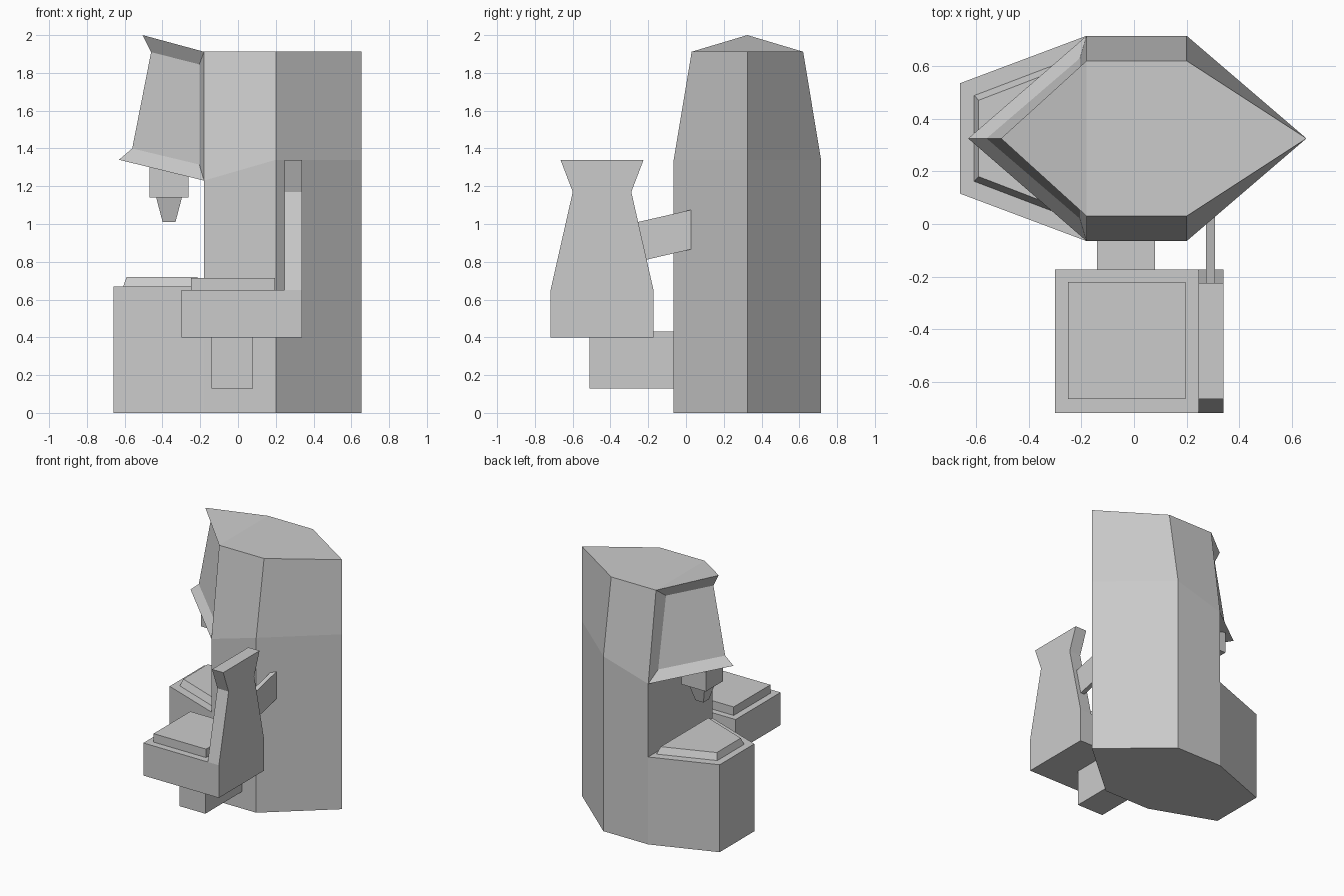
import bpy, bmesh

if "Cube" in bpy.data.objects:
    bpy.data.objects.remove(bpy.data.objects["Cube"])

MID = 0.325  # symmetry plane (y) of the cabinet


def make_object(name, verts, faces):
    me = bpy.data.meshes.new(name)
    me.from_pydata(verts, [], faces)
    bm = bmesh.new()
    bm.from_mesh(me)
    bmesh.ops.recalc_face_normals(bm, faces=bm.faces)
    bm.to_mesh(me)
    bm.free()
    ob = bpy.data.objects.new(name, me)
    bpy.context.collection.objects.link(ob)
    return ob


def loft(name, ring_a, ring_b):
    """Closed solid between two matching rings of 3D points."""
    n = len(ring_a)
    faces = [(i, (i + 1) % n, n + (i + 1) % n, n + i) for i in range(n)]
    faces += [tuple(range(n)), tuple(range(n, 2 * n))]
    return make_object(name, ring_a + ring_b, faces)


def rect(x0, x1, y0, y1, z):
    return [(x0, y0, z), (x1, y0, z), (x1, y1, z), (x0, y1, z)]


def box(name, x0, x1, y0, y1, z0, z1):
    return loft(name, rect(x0, x1, y0, y1, z0), rect(x0, x1, y0, y1, z1))


def side_profile(name, yz, x0, x1):
    return loft(name, [(x0, y, z) for y, z in yz], [(x1, y, z) for y, z in yz])


# Cabinet: front half, mirrored across its middle plane
P = {
    # floor outline
    "c0": (-.18, -.39, 0), "c1": (.2, -.39, 0), "c2": (.655, 0, 0),
    "e0": (-.66, -.21, 0), "e2": (-.66, 0, 0),
    # console top
    "d0": (-.18, -.39, .67), "d3": (-.18, 0, .67),
    "e1": (-.66, -.21, .67), "e3": (-.66, 0, .67),
    # crease level and hood lip
    "m0": (-.18, -.39, 1.23), "m1": (.2, -.39, 1.34), "m2": (.655, 0, 1.34),
    "m3": (-.18, 0, 1.23), "lip": (-.63, 0, 1.34),
    # roof
    "t0": (-.18, -.295, 1.912), "t1": (.2, -.295, 1.912),
    "t2": (.655, 0, 1.912), "t3": (-.18, 0, 1.912), "peak": (-.505, 0, 2),
    # recessed screen
    "i0": (-.46, 0, 1.91), "i1": (-.205, -.21, 1.845),
    "i2": (-.205, -.305, 1.315), "i3": (-.56, 0, 1.40),
}
F = ["e2 e0 c0 c1 c2", "c0 c1 m1 m0 d0", "c1 c2 m2 m1", "m0 m1 t1 t0",
     "m1 m2 t2 t1", "t0 t1 t2 t3", "t0 t3 peak", "d0 m0 m3 d3", "m0 lip m3",
     "c0 d0 e1 e0", "e0 e1 e3 e2", "d0 d3 e3 e1",
     "peak t0 i1 i0", "t0 m0 i2 i1", "m0 lip i3 i2", "i0 i1 i2 i3"]
keys = list(P)
cabinet = make_object("cabinet", list(P.values()),
                      [[keys.index(k) for k in f.split()] for f in F])
cabinet.location.y = MID
mirror = cabinet.modifiers.new("mirror", "MIRROR")
mirror.use_axis = (False, True, False)

# Raised plate on the console
def plate_ring(x0, w0, x1, w1, z):
    return [(x0, MID - w0, z), (x1, MID - w1, z), (x1, MID + w1, z), (x0, MID + w0, z)]

loft("console_plate", plate_ring(-.607, .163, -.2, .318, .67),
     plate_ring(-.59, .145, -.215, .289, .72))

# Spout hanging below the hood
def square(x, half, z):
    return rect(x - half, x + half, MID - half, MID + half, z)

loft("spout_block", square(-.365, .104, 1.14), square(-.365, .104, 1.31))
loft("spout_tip", square(-.365, .034, 1.01), square(-.365, .068, 1.14))

# Seat, cushion and its support beam
box("seat", -.3, .245, -.717, -.172, .4, .65)
box("seat_cushion", -.25, .195, -.665, -.22, .65, .715)
box("seat_beam", -.14, .08, -.51, -.06, .13, .43)

# Backrest with waisted outline
half = [(.2725, .4), (.2725, .65), (.155, 1.17), (.22, 1.34)]
yc = -.4445
outline = [(yc + d, z) for d, z in half] + [(yc - d, z) for d, z in reversed(half)]
side_profile("backrest", outline, .245, .34)

# Slanted brace from backrest to cabinet
side_profile("backrest_brace",
             [(-.3, .79), (.027, .866), (.027, 1.075), (-.3, 1.0)], .274, .308)
